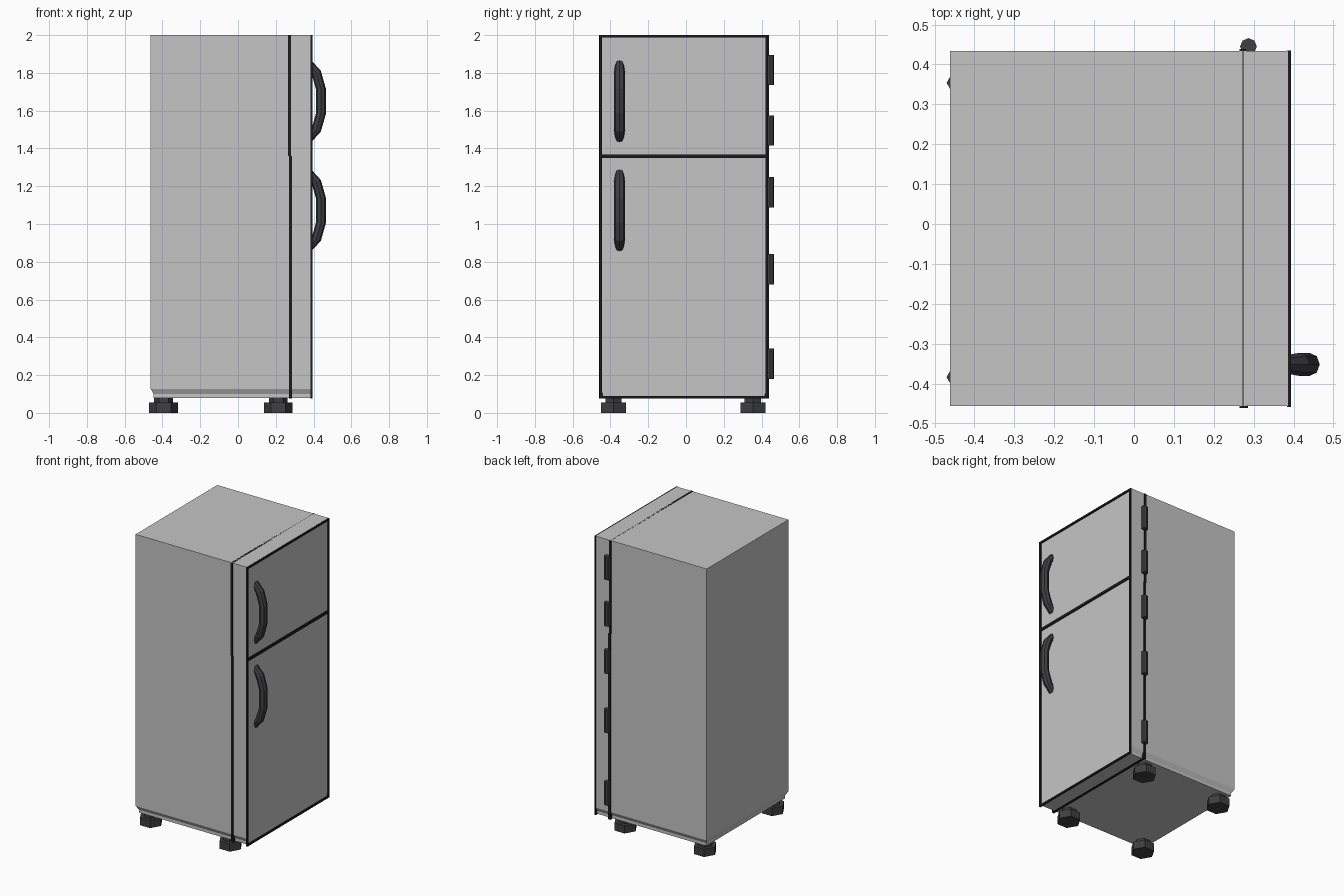
import bpy, bmesh, math
from mathutils import Vector

cube = bpy.data.objects.get("Cube")
if cube:
    bpy.data.objects.remove(cube, do_unlink=True)


def material(name, rgb):
    m = bpy.data.materials.new(name)
    m.use_nodes = True
    m.diffuse_color = (*rgb, 1)
    m.node_tree.nodes["Principled BSDF"].inputs["Base Color"].default_value = (*rgb, 1)
    return m


GREY = material("light grey enamel", (0.56, 0.56, 0.56))
BLACK = material("black rubber", (0.012, 0.012, 0.012))
DARK = material("dark grey plastic", (0.05, 0.05, 0.055))


def loft(name, rings, mat):
    """Closed solid through a list of equal-length point rings."""
    bm = bmesh.new()
    loops = [[bm.verts.new(p) for p in ring] for ring in rings]
    n = len(loops[0])
    for a, b in zip(loops, loops[1:]):
        for i in range(n):
            j = (i + 1) % n
            bm.faces.new((a[i], a[j], b[j], b[i]))
    bm.faces.new(loops[0][::-1])
    bm.faces.new(loops[-1])
    bmesh.ops.recalc_face_normals(bm, faces=bm.faces)
    mesh = bpy.data.meshes.new(name)
    bm.to_mesh(mesh)
    bm.free()
    mesh.materials.append(mat)
    obj = bpy.data.objects.new(name, mesh)
    bpy.context.collection.objects.link(obj)
    return obj


def rect(x0, x1, y0, y1, z):
    return [(x0, y0, z), (x1, y0, z), (x1, y1, z), (x0, y1, z)]


def box(name, x, y, z, mat):
    return loft(name, [rect(*x, *y, h) for h in z], mat)


def disc(cx, cy, r, z, sides):
    return [(cx + r * math.cos(math.tau * i / sides),
             cy + r * math.sin(math.tau * i / sides), z) for i in range(sides)]


Y0, Y1 = -0.456, 0.434
BOTTOM, SPLIT, TOP = 0.08, 1.36, 2.0
SKIRT = [(BOTTOM, 0.015), (0.1, 0.015), (0.127, 0)]   # height, inset

# Cabinet and doors, with the stepped skirt at the bottom
loft("cabinet", [rect(-0.462 + d, 0.272, Y0 + d, Y1 - d, z)
                 for z, d in SKIRT + [(TOP, 0)]], GREY)
loft("lower_door", [rect(0.28, 0.386, Y0 + d, Y1 - d, z)
                    for z, d in SKIRT + [(SPLIT, 0)]], GREY)
box("upper_door", (0.275, 0.386), (Y0, Y1), (SPLIT, TOP), GREY)

# Rubber seals between cabinet and doors
box("lower_seal", (0.27, 0.286), (Y0 - 0.005, Y1 + 0.005), (BOTTOM - 0.004, SPLIT), BLACK)
box("upper_seal", (0.264, 0.281), (Y0 - 0.005, Y1 + 0.005), (SPLIT, TOP), BLACK)

# Black edging on the door fronts
TRIM_X, W = (0.384, 0.394), 0.013
for side, y in (("right", Y0 - 0.003), ("left", Y1 - W + 0.001)):
    box("door_edging_" + side, TRIM_X, (y, y + W), (BOTTOM - 0.004, TOP), BLACK)
for part, z0, z1 in (("bottom", BOTTOM - 0.004, BOTTOM + 0.009),
                     ("middle", SPLIT - 0.01, SPLIT + 0.008),
                     ("top", TOP - W, TOP)):
    box("door_edging_" + part, TRIM_X, (Y0 - 0.003 + W, Y1 - W + 0.001), (z0, z1), BLACK)

# Bowed handles: an eight-sided section swept along a faceted arc
half = [(0.44, 0.062), (0.415, 0.15), (0.374, 0.203)]
arc = [Vector((x, 0, -z)) for x, z in reversed(half)] + [Vector((x, 0, z)) for x, z in half]
for label, cz in (("upper", 1.65), ("lower", 1.072)):
    rings = []
    for i, p in enumerate(arc):
        tangent = (arc[min(i + 1, len(arc) - 1)] - arc[max(i - 1, 0)]).normalized()
        out = Vector((tangent.z, 0, -tangent.x))
        size = 0.75 if i in (0, len(arc) - 1) else 1
        centre = p + Vector((0, -0.352, cz))
        rings.append([centre + size * (out * 0.026 * math.cos(a) + Vector((0, 0.029 * math.sin(a), 0)))
                      for a in [math.tau * k / 8 for k in range(8)]])
    loft(label + "_handle", rings, DARK)

# Hinge barrels on the left edge of the doors
for n, z in enumerate((0.26, 0.76, 1.168, 1.495, 1.815)):
    loft(f"hinge_{n + 1}", [disc(0.287, 0.445, 0.021, z + d, 8) for d in (-0.08, 0.08)], DARK)

# Hexagonal feet with narrower necks
for xname, x in (("back", -0.394), ("front", 0.213)):
    for yname, y in (("right", -0.384), ("left", 0.354)):
        loft(f"{xname}_{yname}_foot",
             [disc(x, y, 0.076, 0, 6), disc(x, y, 0.076, 0.054, 6),
              disc(x, y, 0.05, 0.054, 6), disc(x, y, 0.05, 0.085, 6)], DARK)
